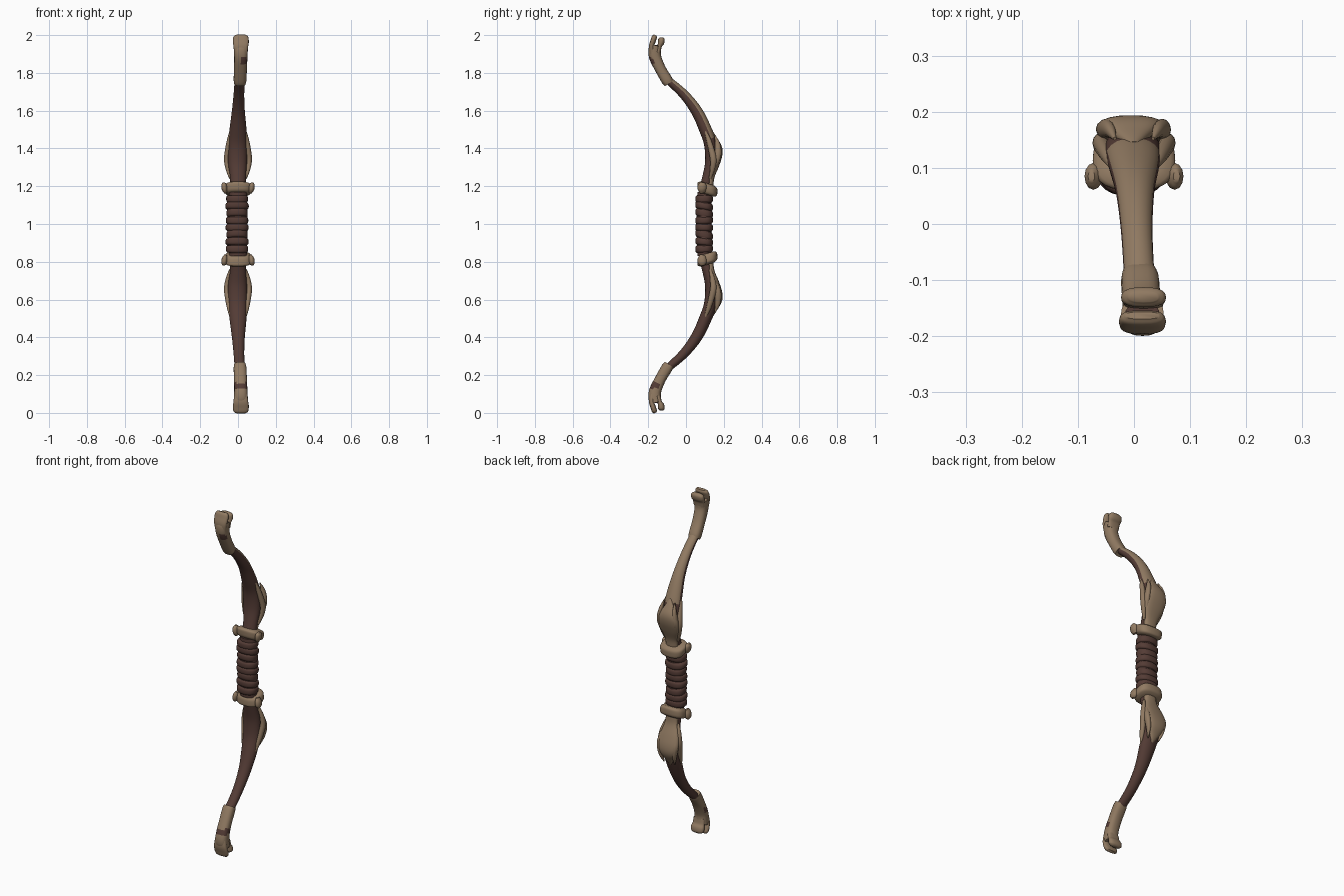
import bpy, bmesh, math
from mathutils import Vector


def material(name, rgb):
    m = bpy.data.materials.new(name)
    m.diffuse_color = (*rgb, 1)
    return m


WOOD = material("dark_wood", (0.089, 0.045, 0.036))
BONE = material("tan_bone", (0.283, 0.195, 0.122))


def spline(pts, steps):
    """Catmull-Rom through rows of (x, y, z, half_width, half_depth)."""
    v = [Vector(p) for p in pts]
    v = [v[0] * 2 - v[1]] + v + [v[-1] * 2 - v[-2]]
    out = []
    for i in range(1, len(v) - 2):
        a, b, c, d = v[i - 1:i + 3]
        for k in range(steps):
            t = k / steps
            out.append(0.5 * (2 * b + (c - a) * t + (2 * a - 5 * b + 4 * c - d) * t * t
                              + (3 * b - a - 3 * c + d) * t ** 3))
    return out + [v[-2]]


def loft(name, pts, mats=(WOOD,), rule=None, s=1, sides=20, steps=5, shear=0.0, power=1.0):
    """Tube through the rows; s = -1 flips it about the grip centre (z = 1)."""
    rows = spline(pts, steps)
    bm = bmesh.new()
    rings = []
    for i, r in enumerate(rows):
        p = Vector(r[:3])
        t = (Vector(rows[min(i + 1, len(rows) - 1)][:3]) - Vector(rows[max(i - 1, 0)][:3])).normalized()
        side = Vector((1, 0, 0))
        side = (side - t * side.dot(t)).normalized()
        n = t.cross(side)
        ring = []
        for k in range(sides):
            a = 2 * math.pi * k / sides
            c, d = math.cos(a), math.sin(a)
            c = math.copysign(abs(c) ** power, c)
            d = math.copysign(abs(d) ** power, d)
            q = p + side * c * max(r[3], 0.002) + n * d * max(r[4], 0.002)
            q.z += shear * (q.y - p.y)
            q.z = 1 + s * (q.z - 1)
            ring.append(bm.verts.new(q))
        rings.append(ring)
    for a, b in zip(rings, rings[1:]):
        for k in range(sides):
            j = (k + 1) % sides
            bm.faces.new((a[k], a[j], b[j], b[k]))
    bm.faces.new(rings[0])
    bm.faces.new(rings[-1])
    bmesh.ops.recalc_face_normals(bm, faces=bm.faces)
    bm.normal_update()
    if rule:
        for f in bm.faces:
            f.material_index = int(rule(f.calc_center_median(), f.normal))
    me = bpy.data.meshes.new(name)
    bm.to_mesh(me)
    bm.free()
    for m in mats:
        me.materials.append(m)
    ob = bpy.data.objects.new(name, me)
    bpy.context.collection.objects.link(ob)
    bpy.context.view_layer.objects.active = ob
    ob.select_set(True)
    bpy.ops.object.shade_smooth_by_angle(angle=math.radians(50))
    ob.select_set(False)
    return ob


for s, label in ((1, "upper"), (-1, "lower")):
    # limb: the upper one carries a bone strip along its back
    limb_rule = (lambda c, n: n.y > 0.3 and c.z > 1.46) if s > 0 else None
    loft(label + "_limb",
         [(0, .10, 1.17, .042, .035), (0, .115, 1.25, .042, .028), (-.003, .135, 1.33, .05, .034),
          (-.003, .13, 1.42, .05, .034), (0, .103, 1.5, .045, .033), (.002, .055, 1.6, .034, .03),
          (.005, -.015, 1.69, .028, .025), (.01, -.105, 1.77, .027, .02)],
         (WOOD, BONE), limb_rule, s)

    # bone tip with a dark mark on the front
    if s > 0:
        def tip_rule(c, n):
            return 1.845 < c.z < 1.88 and n.y < -.3 and c.x > .01
    else:
        def tip_rule(c, n):
            return .13 < c.z < .16 and n.y < .3
    loft(label + "_tip",
         [(.01, -.09, 1.745, .031, .027), (.011, -.103, 1.765, .034, .03),
          (.013, -.135, 1.82, .034, .029), (.015, -.162, 1.88, .035, .032),
          (.015, -.166, 1.92, .037, .033), (.015, -.16, 1.945, .038, .028)],
         (BONE, WOOD), tip_rule, s, power=.8)
    # two lips around the string notch
    loft(label + "_front_lip",
         [(.015, -.178, 1.90, .034, .016), (.015, -.182, 1.94, .039, .014),
          (.015, -.174, 1.97, .042, .014), (.015, -.167, 1.99, .039, .014), (.015, -.163, 2.0, .03, .007)],
         (BONE,), None, s, power=.75)
    loft(label + "_back_lip",
         [(.017, -.148, 1.91, .034, .014), (.017, -.14, 1.94, .036, .012),
          (.017, -.132, 1.96, .04, .017), (.017, -.13, 1.978, .038, .017), (.017, -.13, 1.988, .026, .009)],
         (BONE,), None, s, power=.8)
    loft(label + "_notch_floor",
         [(.015, -.156, 1.93, .03, .012), (.015, -.155, 1.948, .03, .012)],
         (WOOD,), None, s, sides=12)

    # flaring bone plate on the back, ending in prongs
    loft(label + "_back_plate",
         [(0, .125, 1.20, .036, .02), (0, .135, 1.25, .04, .016), (-.003, .157, 1.31, .058, .018),
          (-.005, .17, 1.36, .063, .021), (-.005, .172, 1.40, .052, .02), (-.003, .157, 1.44, .03, .015),
          (0, .14, 1.48, .008, .008)],
         (BONE,), None, s, power=.85)
    for m in (-1, 1):
        side = "left" if m < 0 else "right"
        # curved ridges hugging the limb sides
        loft(f"{label}_{side}_ridge",
             [(m * .038, .10, 1.50, .004, .004), (m * .046, .118, 1.45, .011, .012),
              (m * .055, .135, 1.39, .014, .016), (m * .06, .145, 1.34, .014, .017),
              (m * .054, .14, 1.29, .011, .013), (m * .04, .128, 1.24, .006, .007)],
             (BONE,), None, s, sides=12)
        loft(f"{label}_{side}_prong",
             [(m * .045, .15, 1.30, .012, .012), (m * .052, .168, 1.36, .014, .018),
              (m * .044, .168, 1.42, .011, .014), (m * .034, .152, 1.47, .003, .003)],
             (BONE,), None, s, sides=12)
        # collar corner knobs
        loft(f"{label}_{side}_collar_knob",
             [(m * .066, .088, 1.165, .008, .014), (m * .071, .085, 1.185, .015, .023),
              (m * .074, .085, 1.207, .014, .022), (m * .076, .085, 1.22, .006, .01)],
             (BONE,), None, s, sides=12)

    # tilted bone collar at the end of the grip
    loft(label + "_collar",
         [(0, .113, 1.155, .055, .036), (0, .113, 1.165, .068, .05), (0, .113, 1.185, .073, .053),
          (0, .113, 1.205, .071, .051), (0, .113, 1.215, .05, .034)],
         (BONE,), None, s, sides=28, steps=3, shear=-.3, power=.75)

# grip core and its cord wrapping
loft("grip_core", [(0, .098, .83, .048, .038), (0, .096, 1, .05, .04), (0, .098, 1.17, .048, .038)])
TURNS = 8
for i in range(TURNS):
    z = .868 + i * .0378
    w = .003 * math.sin(i * 2.3)
    loft(f"grip_wrap_{i + 1}",
         [(-.005, .096, z - .019, .051, .04), (-.005, .096, z - .01, .058 + w, .046),
          (-.005, .096, z + .01, .058 + w, .046), (-.005, .096, z + .019, .051, .04)],
         shear=.12 * math.cos(i * 1.7) - .08, steps=3, sides=24, power=.85)
